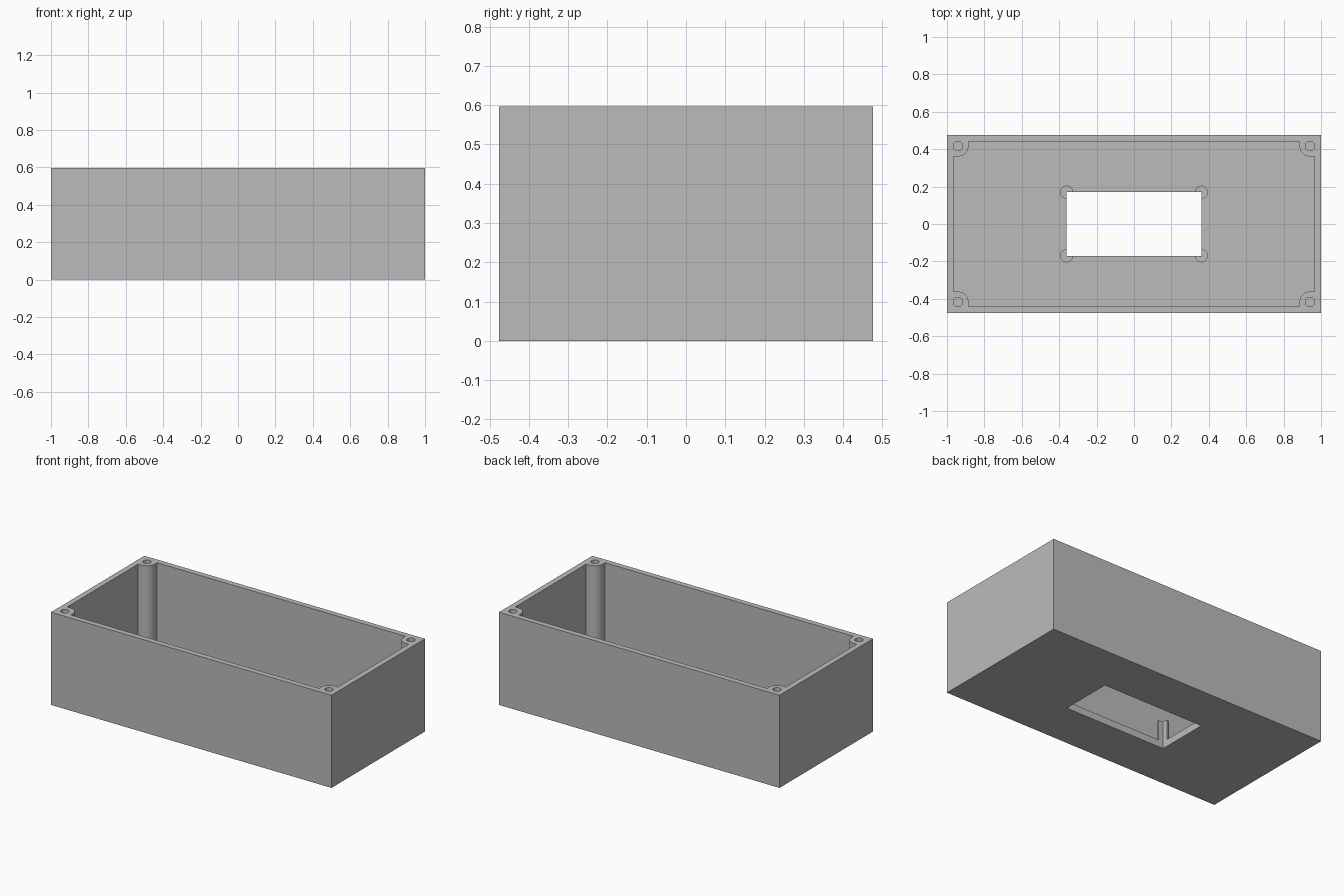
import bpy
import bmesh
from math import cos, sin, pi

HX, HY, H = 1.0, 0.476, 0.597          # outer half sizes and height
WALL, FLOOR = 0.036, 0.045
BX, BY, BR, HOLE = 0.941, 0.417, 0.056, 0.025   # screw bosses in the corners
WX, WY, PR, PH = 0.36, 0.17, 0.035, 0.175       # floor window and its posts
QUADS = [(1, 1), (-1, 1), (-1, -1), (1, -1)]

cube = bpy.data.objects.get("Cube")
if cube:
    bpy.data.objects.remove(cube, do_unlink=True)

grey = bpy.data.materials.new("light_grey")
grey.use_nodes = True
grey.diffuse_color = (0.5, 0.5, 0.5, 1)
grey.node_tree.nodes["Principled BSDF"].inputs["Base Color"].default_value = (0.5, 0.5, 0.5, 1)


def prisms(name, outlines, z0, z1):
    """Extrude closed outlines from z0 to z1 into one object."""
    bm = bmesh.new()
    for outline in outlines:
        face = bm.faces.new([bm.verts.new((x, y, z0)) for x, y in outline])
        top = bmesh.ops.extrude_face_region(bm, geom=[face])["geom"]
        bmesh.ops.translate(bm, vec=(0, 0, z1 - z0),
                            verts=[v for v in top if isinstance(v, bmesh.types.BMVert)])
    bmesh.ops.recalc_face_normals(bm, faces=bm.faces)
    mesh = bpy.data.meshes.new(name)
    bm.to_mesh(mesh)
    bm.free()
    mesh.materials.append(grey)
    obj = bpy.data.objects.new(name, mesh)
    bpy.context.collection.objects.link(obj)
    return obj


def rect(hx, hy):
    return [(sx * hx, sy * hy) for sx, sy in QUADS]


def circles(cx, cy, r, n=32):
    return [[(sx * cx + r * cos(2 * pi * i / n), sy * cy + r * sin(2 * pi * i / n))
             for i in range(n)] for sx, sy in QUADS]


def combine(target, tool, operation):
    """Apply a boolean and remove the tool object."""
    mod = target.modifiers.new(tool.name, "BOOLEAN")
    mod.object, mod.operation, mod.solver = tool, operation, "EXACT"
    bpy.context.view_layer.objects.active = target
    bpy.ops.object.modifier_apply(modifier=mod.name)
    bpy.data.objects.remove(tool, do_unlink=True)


# Cavity outline: a rectangle whose corners go round the screw bosses
ix, iy = HX - WALL, HY - WALL
arc = [(BX - BR * sin(i * pi / 24), BY - BR * cos(i * pi / 24)) for i in range(13)]
corner = [(ix, BY - BR)] + arc + [(BX - BR, iy)]
cavity_outline = []
for sx, sy in QUADS:
    pts = [(sx * x, sy * y) for x, y in corner]
    cavity_outline += pts if sx * sy > 0 else pts[::-1]

# Enclosure: hollow box, screw holes, window posts, then the window through floor and posts
box = prisms("enclosure", [rect(HX, HY)], 0, H)
combine(box, prisms("cavity", [cavity_outline], FLOOR, H + 0.1), "DIFFERENCE")
combine(box, prisms("screw_holes", circles(BX, BY, HOLE), FLOOR, H + 0.1), "DIFFERENCE")
combine(box, prisms("window_posts", circles(WX, WY, PR), FLOOR / 2, PH), "UNION")
combine(box, prisms("floor_window", [rect(WX, WY)], -0.1, H / 2), "DIFFERENCE")

# Round bosses and holes shade smooth, edges stay sharp
bpy.ops.object.select_all(action="DESELECT")
box.select_set(True)
bpy.context.view_layer.objects.active = box
bpy.ops.object.shade_smooth_by_angle()
